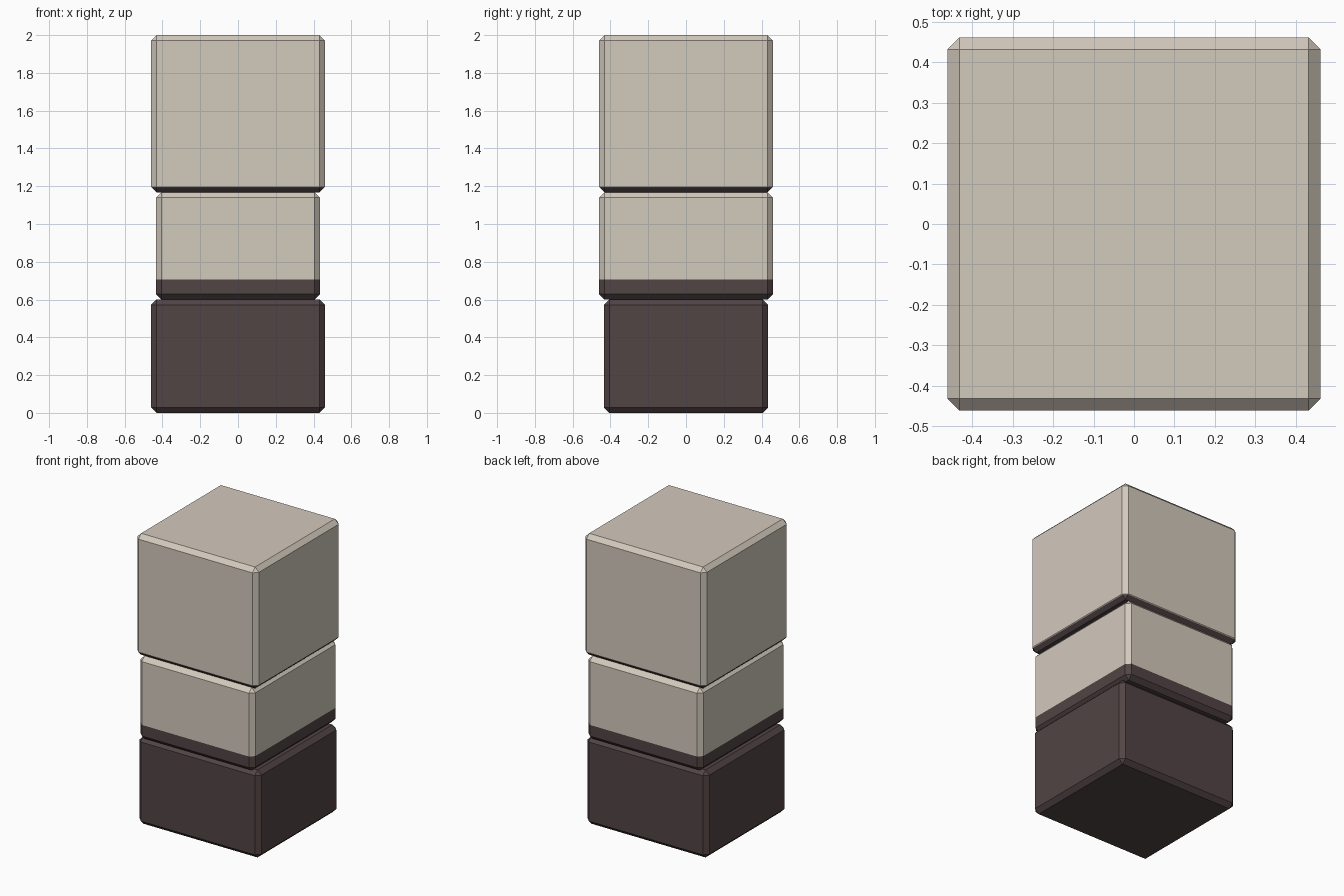
import bpy, bmesh
from mathutils import Vector

if "Cube" in bpy.data.objects:
    bpy.data.objects.remove(bpy.data.objects["Cube"])


def material(name, rgb):
    m = bpy.data.materials.new(name)
    m.diffuse_color = (*rgb, 1.0)
    m.use_nodes = True
    m.node_tree.nodes["Principled BSDF"].inputs["Base Color"].default_value = m.diffuse_color
    return m


PALE = material("pale stone", (0.65, 0.585, 0.505))
DARK = material("dark brown", (0.085, 0.058, 0.059))


def block(name, hx, hy, z0, z1, dark_below, bevel=0.029):
    """Chamfered box, dark under the given height and pale above it."""
    bm = bmesh.new()
    bmesh.ops.create_cube(bm, size=1.0)
    bmesh.ops.scale(bm, vec=(2 * hx, 2 * hy, z1 - z0), verts=bm.verts)
    bmesh.ops.translate(bm, vec=(0, 0, (z0 + z1) / 2), verts=bm.verts)
    bmesh.ops.bevel(bm, geom=bm.edges[:], offset=bevel, segments=1,
                    profile=0.5, affect='EDGES')
    # colour boundary
    if z0 < dark_below < z1:
        bmesh.ops.bisect_plane(bm, geom=bm.verts[:] + bm.edges[:] + bm.faces[:],
                               plane_co=Vector((0, 0, dark_below)),
                               plane_no=Vector((0, 0, 1)))
    bmesh.ops.recalc_face_normals(bm, faces=bm.faces)
    for f in bm.faces:
        f.material_index = int(f.calc_center_median().z < dark_below)
    mesh = bpy.data.meshes.new(name)
    bm.to_mesh(mesh)
    bm.free()
    mesh.materials.append(PALE)
    mesh.materials.append(DARK)
    obj = bpy.data.objects.new(name, mesh)
    bpy.context.collection.objects.link(obj)
    return obj


# feet, torso with dark hem, and head with dark underside
block("legs_block", 0.461, 0.435, 0.0, 0.6, 1.0)
block("torso_block", 0.435, 0.461, 0.6, 1.168, 0.705)
block("head_block", 0.461, 0.461, 1.168, 2.0, 1.193)
